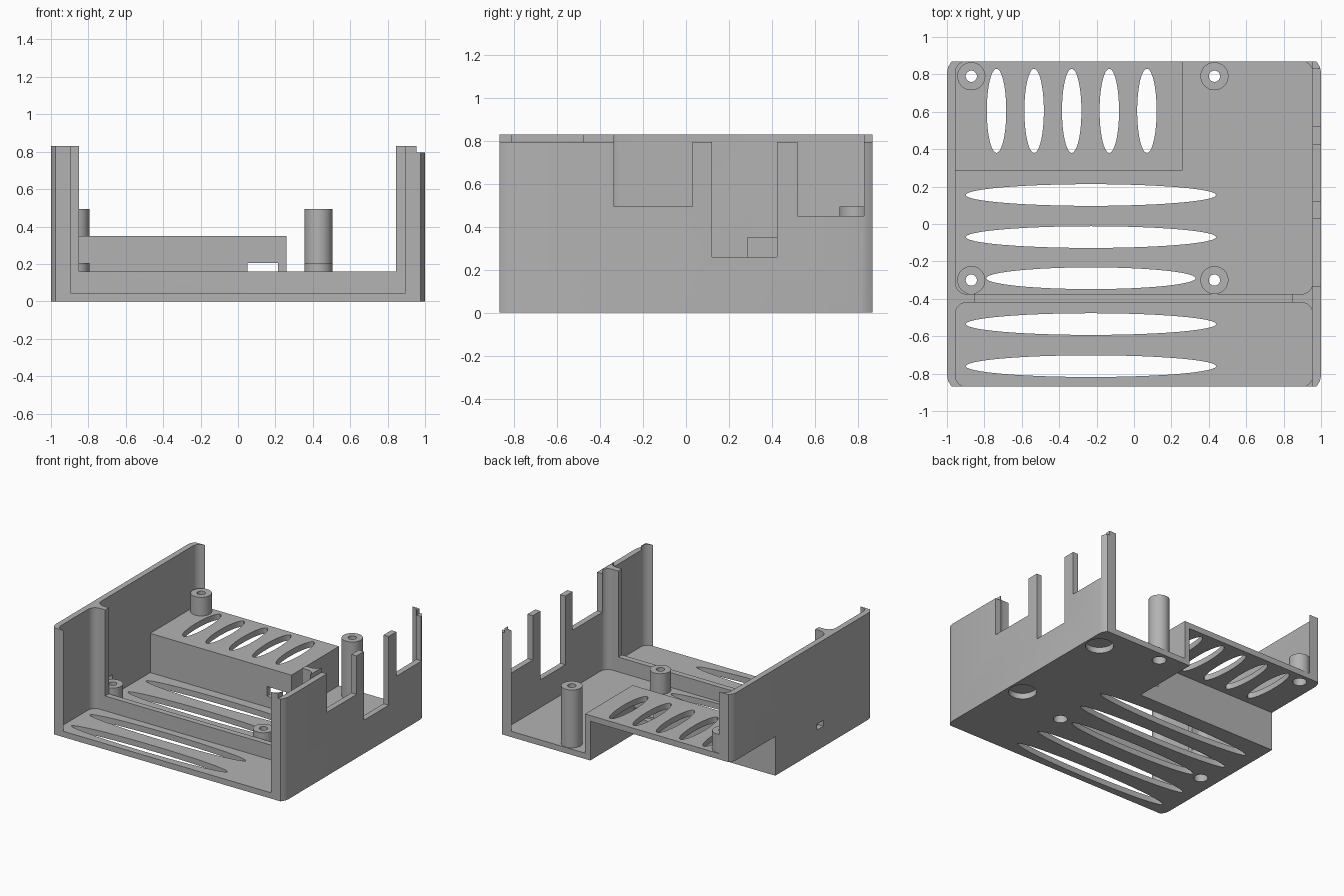
import bpy, bmesh
from math import cos, sin, pi, radians

if "Cube" in bpy.data.objects:
    bpy.data.objects.remove(bpy.data.objects["Cube"], do_unlink=True)

grey = bpy.data.materials.new("grey plastic")
grey.use_nodes = True
COLOUR = (0.45, 0.45, 0.45, 1)
grey.diffuse_color = COLOUR
grey.node_tree.nodes["Principled BSDF"].inputs["Base Color"].default_value = COLOUR

T = 0.045            # wall and floor thickness
H = 0.83             # overall height
IN = 0.955           # inner face of the side walls
DEPTH = 0.87         # half depth


def make(name, bm):
    bmesh.ops.recalc_face_normals(bm, faces=bm.faces)
    mesh = bpy.data.meshes.new(name)
    bm.to_mesh(mesh)
    bm.free()
    mesh.materials.append(grey)
    ob = bpy.data.objects.new(name, mesh)
    bpy.context.collection.objects.link(ob)
    return ob


def prism(name, pts, z0, z1):
    bm = bmesh.new()
    face = bm.faces.new([bm.verts.new((x, y, z0)) for x, y in pts])
    res = bmesh.ops.extrude_face_region(bm, geom=[face])
    verts = [g for g in res["geom"] if isinstance(g, bmesh.types.BMVert)]
    bmesh.ops.translate(bm, verts=verts, vec=(0, 0, z1 - z0))
    return make(name, bm)


def rect(x0, x1, y0, y1):
    return [(x0, y0), (x1, y0), (x1, y1), (x0, y1)]


def ellipse(cx, cy, rx, ry, n=48):
    return [(cx + rx * cos(2 * pi * i / n), cy + ry * sin(2 * pi * i / n)) for i in range(n)]


def round_rect(x0, x1, y0, y1, r, n=8):
    pts = []
    corners = [(x1 - r, y1 - r), (x0 + r, y1 - r), (x0 + r, y0 + r), (x1 - r, y0 + r)]
    for k, (cx, cy) in enumerate(corners):
        for i in range(n + 1):
            a = pi / 2 * (k + i / n)
            pts.append((cx + r * cos(a), cy + r * sin(a)))
    return pts


def boolean(target, tool, operation="DIFFERENCE"):
    mod = target.modifiers.new("cut", "BOOLEAN")
    mod.operation, mod.object, mod.solver = operation, tool, "EXACT"
    bpy.context.view_layer.objects.active = target
    bpy.ops.object.modifier_apply(modifier=mod.name)
    bpy.data.objects.remove(tool, do_unlink=True)


def cut(pts, z0, z1):
    boolean(case, prism("cutter", pts, z0, z1))


# Outer block with softened vertical corners
corner = [(1, 0.81), (0.994, 0.84), (0.975, DEPTH)]
right = [(x, -y) for x, y in reversed(corner)] + corner
case = prism("case_shell", right + [(-x, -y) for x, y in right], 0, H)

# Front and rear pockets leave the floor, side walls and a cross rib
cut(round_rect(-IN, IN, -DEPTH, -0.42, 0.06), T, 1)
cut(round_rect(-IN, IN, -0.375, DEPTH, 0.06), T, 1)
cut(rect(-0.85, 0.845, -0.5, -0.3), 0.16, 1)

# Raised hollow platform, open to the back and side
boolean(case, prism("platform", rect(-0.97, 0.26, 0.285, DEPTH), 0.02, 0.35), "UNION")
cut(rect(-1.1, 0.215, 0.33, 1), -0.1, 0.305)
cut(rect(0.05, 0.214, 0.2, 0.4), 0.13, 0.205)

# Lowered edge and port notches in the right-hand wall
cut(rect(IN, 1.1, -1, 1), 0.795, 1)
for y0, y1, z in [(-0.335, 0.03, 0.495), (0.12, 0.425, 0.26), (0.52, 0.83, 0.45)]:
    cut(rect(0.88, 1.1, y0, y1), z, 1)

# Small slot in the opposite wall
cut(rect(-1.1, -0.9, -0.26, -0.18), 0.16, 0.205)

# Floor vents, platform vents and round floor openings
for y, rx in [(0.155, 0.67), (-0.07, 0.67), (-0.29, 0.56), (-0.535, 0.67), (-0.76, 0.67)]:
    cut(ellipse(-0.23, y, rx, 0.058), -0.1, 0.1)
for i in range(5):
    cut(ellipse(-0.735 + 0.201 * i, 0.605, 0.052, 0.225), 0.2, 0.5)
for y in (0.675, -0.175):
    cut(ellipse(0.885, y, 0.1, 0.1), -0.1, T)


# Hollow screw posts with a wider bore from below
def post(name, x, y, base, top):
    cut(ellipse(x, y, 0.05, 0.05, 32), base - 0.1, base + 0.01)
    bore = top - 0.1
    profile = [(0.05, base), (0.075, base), (0.075, top), (0.03, top), (0.03, bore), (0.05, bore)]
    bm = bmesh.new()
    n = 32
    rings = [[bm.verts.new((x + r * cos(2 * pi * i / n), y + r * sin(2 * pi * i / n), z))
              for i in range(n)] for r, z in profile]
    for k, ring in enumerate(rings):
        above = rings[(k + 1) % len(rings)]
        for i in range(n):
            j = (i + 1) % n
            bm.faces.new((ring[i], ring[j], above[j], above[i]))
    return make(name, bm)


parts = [
    case,
    post("rear_platform_post", -0.87, 0.79, 0.35, 0.495),
    post("rear_tall_post", 0.43, 0.79, T, 0.495),
    post("front_left_post", -0.87, -0.3, T, 0.205),
    post("front_right_post", 0.43, -0.3, T, 0.205),
]

# Smooth curved walls while keeping edges sharp
for ob in parts:
    bpy.ops.object.select_all(action="DESELECT")
    ob.select_set(True)
    bpy.context.view_layer.objects.active = ob
    bpy.ops.object.shade_smooth_by_angle(angle=radians(30))
